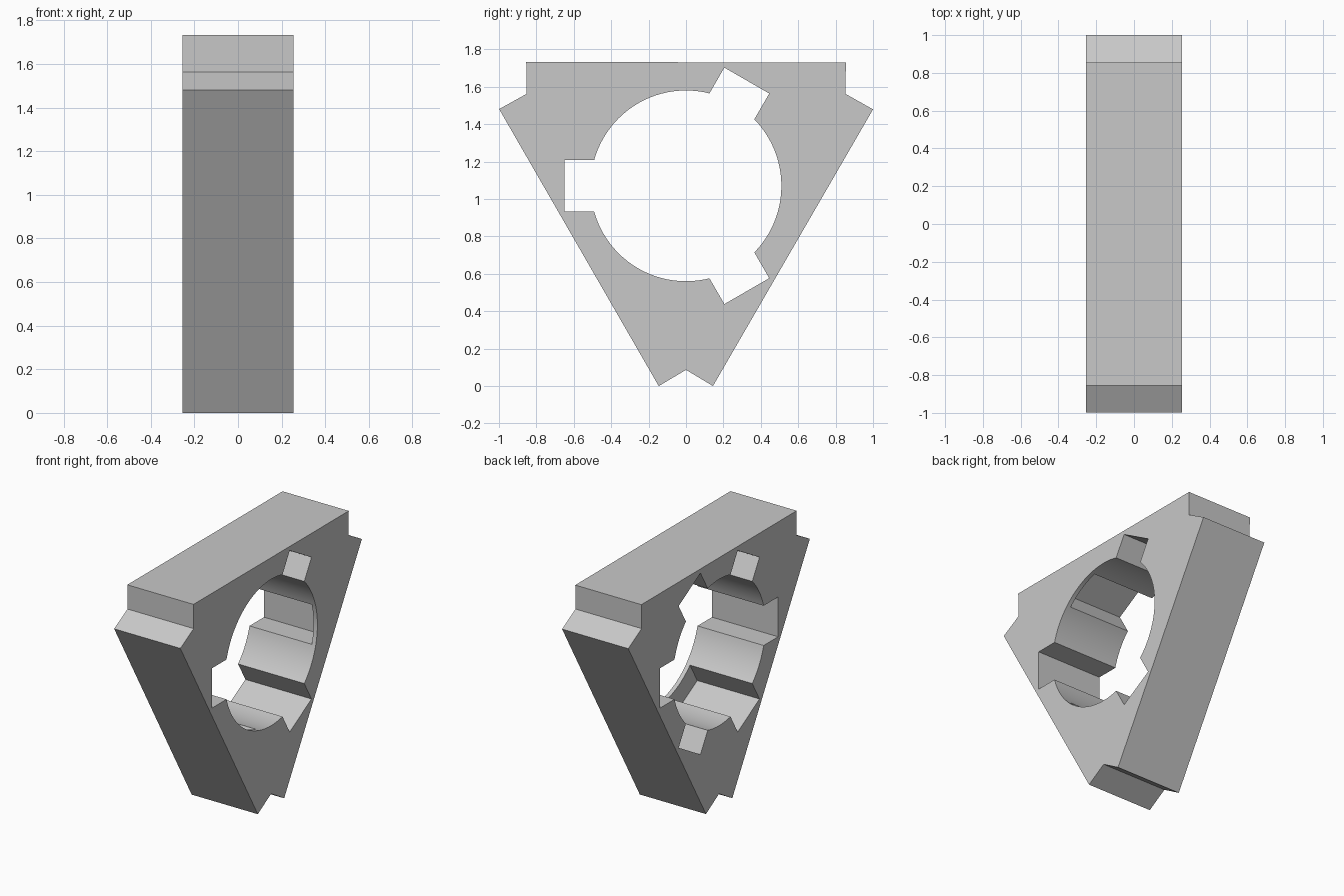
import bpy, bmesh
from math import radians, pi
from mathutils import Matrix, Vector

default = bpy.data.objects.get("Cube")
if default:
    bpy.data.objects.remove(default, do_unlink=True)

CENTRE = Vector((0, 0, 1.07))
HALF = 0.255          # half thickness along x
BORE = 0.51           # bore radius
LIP = 0.03            # wall left at the closed end of the blind slots

grey = bpy.data.materials.new("light grey")
grey.use_nodes = True
colour = (0.58, 0.58, 0.58, 1)
grey.diffuse_color = colour
grey.node_tree.nodes["Principled BSDF"].inputs["Base Color"].default_value = colour


def make_object(name, bm):
    bmesh.ops.recalc_face_normals(bm, faces=bm.faces)
    mesh = bpy.data.meshes.new(name)
    bm.to_mesh(mesh)
    bm.free()
    mesh.materials.append(grey)
    obj = bpy.data.objects.new(name, mesh)
    bpy.context.collection.objects.link(obj)
    return obj


def turn(angle):
    return Matrix.Rotation(radians(angle), 4, "X")


# Triangular block with a V notch at each corner
def make_block():
    bm = bmesh.new()
    corner = [(0.855, 0.66), (0.852, 0.492), (1.0, 0.409)]
    verts = []
    for angle in (0, -120, -240):
        for y, z in corner:
            verts.append(bm.verts.new(CENTRE + turn(angle) @ Vector((-HALF, y, z))))
    face = bm.faces.new(verts)
    result = bmesh.ops.extrude_face_region(bm, geom=[face])
    moved = [v for v in result["geom"] if isinstance(v, bmesh.types.BMVert)]
    bmesh.ops.translate(bm, verts=moved, vec=(2 * HALF, 0, 0))
    return make_object("keyed_block", bm)


# Round cutter for the central bore
def make_bore():
    bm = bmesh.new()
    matrix = Matrix.Translation(CENTRE) @ Matrix.Rotation(pi / 2, 4, "Y")
    bmesh.ops.create_cone(bm, cap_ends=True, segments=96, radius1=BORE,
                          radius2=BORE, depth=1, matrix=matrix)
    return make_object("bore_cutter", bm)


# Box cutter for one radial key slot, pointing along y before turning
def make_slot(angle, x_end):
    x_start, inner, outer, width = -0.5, 0.2, 0.65, 0.277
    bm = bmesh.new()
    size = Matrix.Diagonal((x_end - x_start, outer - inner, width, 1))
    place = Matrix.Translation(((x_start + x_end) / 2, (inner + outer) / 2, 0))
    bmesh.ops.create_cube(bm, size=1, matrix=Matrix.Translation(CENTRE) @ turn(angle) @ place @ size)
    return make_object("slot_cutter", bm)


def cut(target, cutter):
    cutter.hide_render = True
    mod = target.modifiers.new("cut", "BOOLEAN")
    mod.operation = "DIFFERENCE"
    mod.solver = "EXACT"
    mod.object = cutter
    bpy.context.view_layer.objects.active = target
    bpy.ops.object.modifier_apply(modifier=mod.name)
    bpy.data.objects.remove(cutter, do_unlink=True)


block = make_block()
cut(block, make_bore())

# Six slots: three run right through, three stop short of one side
for i in range(6):
    through = i % 2 == 1
    cut(block, make_slot(i * 60, 0.5 if through else HALF - LIP))

# Smooth bore, crisp edges elsewhere
bpy.ops.object.select_all(action="DESELECT")
block.select_set(True)
bpy.context.view_layer.objects.active = block
bpy.ops.object.shade_smooth_by_angle(angle=radians(20))
